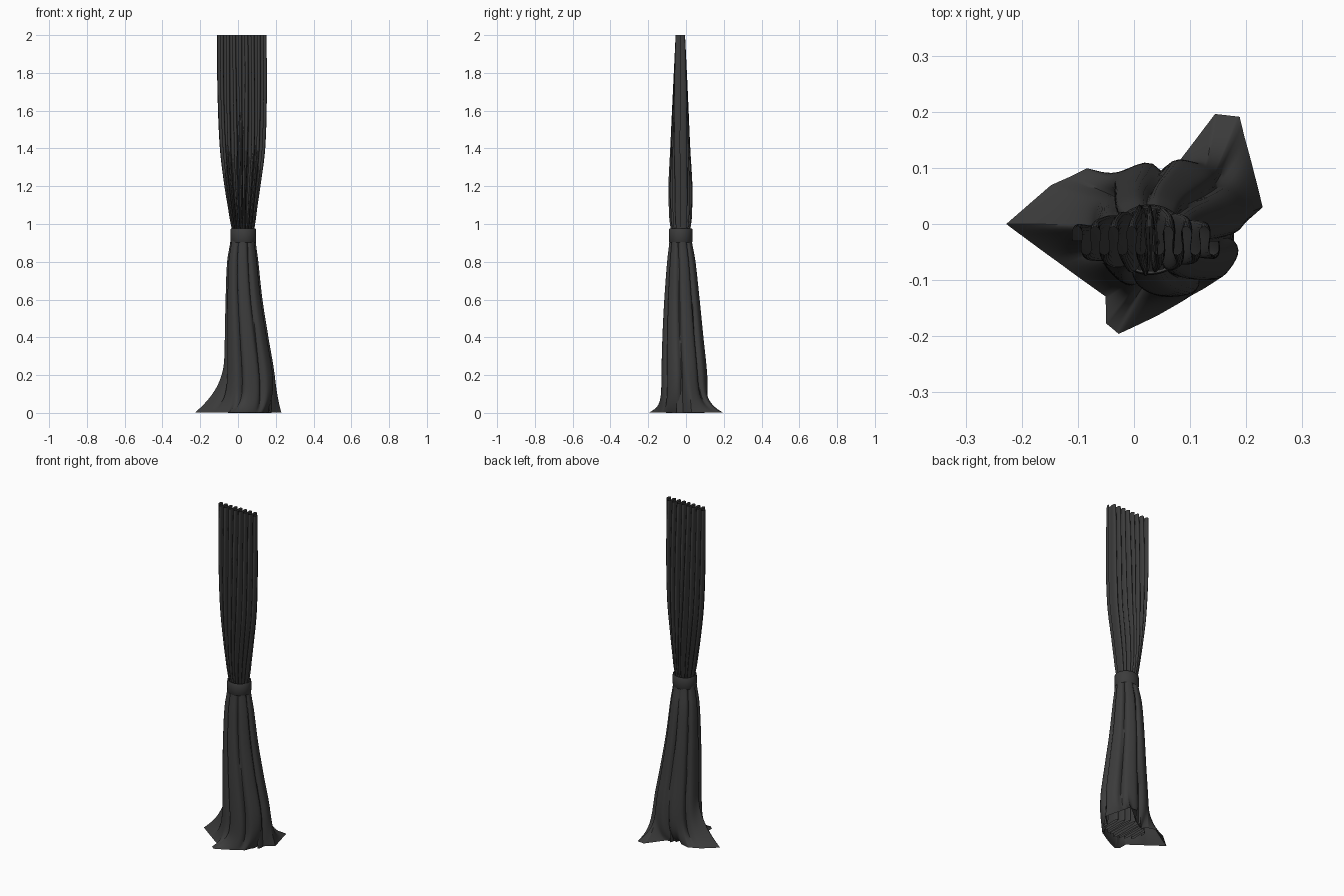
import bpy, math, random
from mathutils import Vector

if "Cube" in bpy.data.objects:
    bpy.data.objects.remove(bpy.data.objects["Cube"])

random.seed(4)
fabric = bpy.data.materials.new("dark_fabric")
fabric.diffuse_color = (0.045, 0.045, 0.045, 1)
fabric.use_nodes = True
fabric.node_tree.nodes["Principled BSDF"].inputs["Base Color"].default_value = fabric.diffuse_color

# Silhouette of the gathered cloth: z, x left, x right, y front, y back
SIL = [(0, -.08, .205, -.13, .12), (.2, -.075, .195, -.13, .115), (.4, -.07, .162, -.125, .095),
       (.6, -.066, .13, -.115, .075), (.8, -.058, .108, -.10, .053), (.94, -.038, .092, -.086, .029),
       (1.05, -.05, .1, -.092, .034), (1.2, -.075, .122, -.095, .036), (1.4, -.1, .148, -.085, .024),
       (1.7, -.113, .157, -.07, .01), (2.0, -.115, .155, -.055, -.005)]


def section(z):
    """Smoothly interpolated centre and half widths at height z."""
    k = max(i for i in range(len(SIL) - 1) if SIL[i][0] <= z + 1e-6)
    a, b = SIL[k], SIL[k + 1]
    p, q = SIL[max(k - 1, 0)], SIL[min(k + 2, len(SIL) - 1)]
    h = b[0] - a[0]
    t = (z - a[0]) / h
    v = []
    for j in range(1, 5):
        m0 = (b[j] - p[j]) / (b[0] - p[0]) * h
        m1 = (q[j] - a[j]) / (q[0] - a[0]) * h
        v.append((2*t**3 - 3*t*t + 1) * a[j] + (t**3 - 2*t*t + t) * m0
                 + (3*t*t - 2*t**3) * b[j] + (t**3 - t*t) * m1)
    return (v[0] + v[1]) / 2, (v[2] + v[3]) / 2, (v[1] - v[0]) / 2, (v[3] - v[2]) / 2


def loft(name, rows, closed, angle=50):
    n = len(rows[0])
    faces = []
    for r in range(len(rows) - 1):
        for i in range(n if closed else n - 1):
            j = (i + 1) % n
            faces.append((r*n + i, r*n + j, (r+1)*n + j, (r+1)*n + i))
    me = bpy.data.meshes.new(name)
    me.from_pydata([p for row in rows for p in row], [], faces)
    me.materials.append(fabric)
    ob = bpy.data.objects.new(name, me)
    bpy.context.collection.objects.link(ob)
    bpy.ops.object.select_all(action='DESELECT')
    ob.select_set(True)
    bpy.context.view_layer.objects.active = ob
    bpy.ops.object.shade_smooth_by_angle(angle=math.radians(angle))
    return ob


# Pleated sheet: rounded loops, continuing as inner folds below the tie
PLEATS, N = 8, 200
depth = [random.uniform(.85, 1) for _ in range(2 * PLEATS + 1)]
rows = []
for r in range(73):
    z = 2.0 * r / 72
    cx, cy, hx, hy = section(z)
    k = .84 if z < .94 else 1 - .1 * math.exp(-((z - .94) / .05) ** 2)
    gather = max(0, min(1, (2 - z) / .8))
    row = []
    for i in range(N + 1):
        u = i / N
        ph = 2 * math.pi * PLEATS * u
        s = -1 + 2 * u
        env = 1 + (math.sqrt(max(0, 1 - .92 * s * s)) - 1) * gather
        d = 1 + (depth[int(2 * PLEATS * u)] - 1) * gather
        x = s * .96 - .85 / (math.pi * PLEATS) * math.sin(2 * ph)
        x += .04 * gather * math.sin(2.5 * z + 9 * s) * (1 - s * s)
        row.append((cx + k * hx * x, cy + k * hy * env * d * math.sin(ph), z))
    rows.append(row)
loft("pleated_curtain", rows, False)

# Outer lower drape, spreading into three flaps on the floor
HEM = [(-.23, 0), (-.15, .07), (-.085, .1), (-.03, .085), (0, .055), (.07, .1), (.145, .2),
       (.19, .195), (.23, .03), (.155, -.035), (.125, -.115), (.04, -.165), (-.03, -.2),
       (-.052, -.18), (-.052, -.13), (-.14, -.067)]
C = Vector((.03, -.01))
hem = []
for i, a in enumerate(HEM):
    b = HEM[(i + 1) % len(HEM)]
    hem += [Vector(a).lerp(Vector(b), t / 10) for t in range(10)]
rows = []
for r in range(49):
    z = .002 + .938 * (r / 48) ** 1.4
    cx, cy, hx, hy = section(z)
    row = []
    for p in hem:
        d = p - C
        th = math.atan2(d.y, d.x)
        fold = 1 - .22 * (1 - abs(math.sin(3.5 * th + .4 + .5 * z))) ** 2.5
        e = Vector((cx + hx * fold * math.cos(th), cy + hy * fold * math.sin(th)))
        b = max(0, 1 - z / .3) ** (2.2 + 4.5 * abs(math.sin(th)))
        q = e.lerp(p, b)
        row.append((q.x, q.y, z))
    rows.append(row)
loft("lower_drape", rows, True)

# Tie band around the waist
rows = []
for off, z in ((-.004, .905), (0, .903), (.002, .906), (.003, .94), (.002, .972), (0, .975), (-.004, .973)):
    rows.append([(.028 + (.065 + off) * math.cos(a), -.028 + (.06 + off) * math.sin(a), z)
                 for a in (2 * math.pi * i / 64 for i in range(64))])
loft("tie_band", rows, True, 40)
